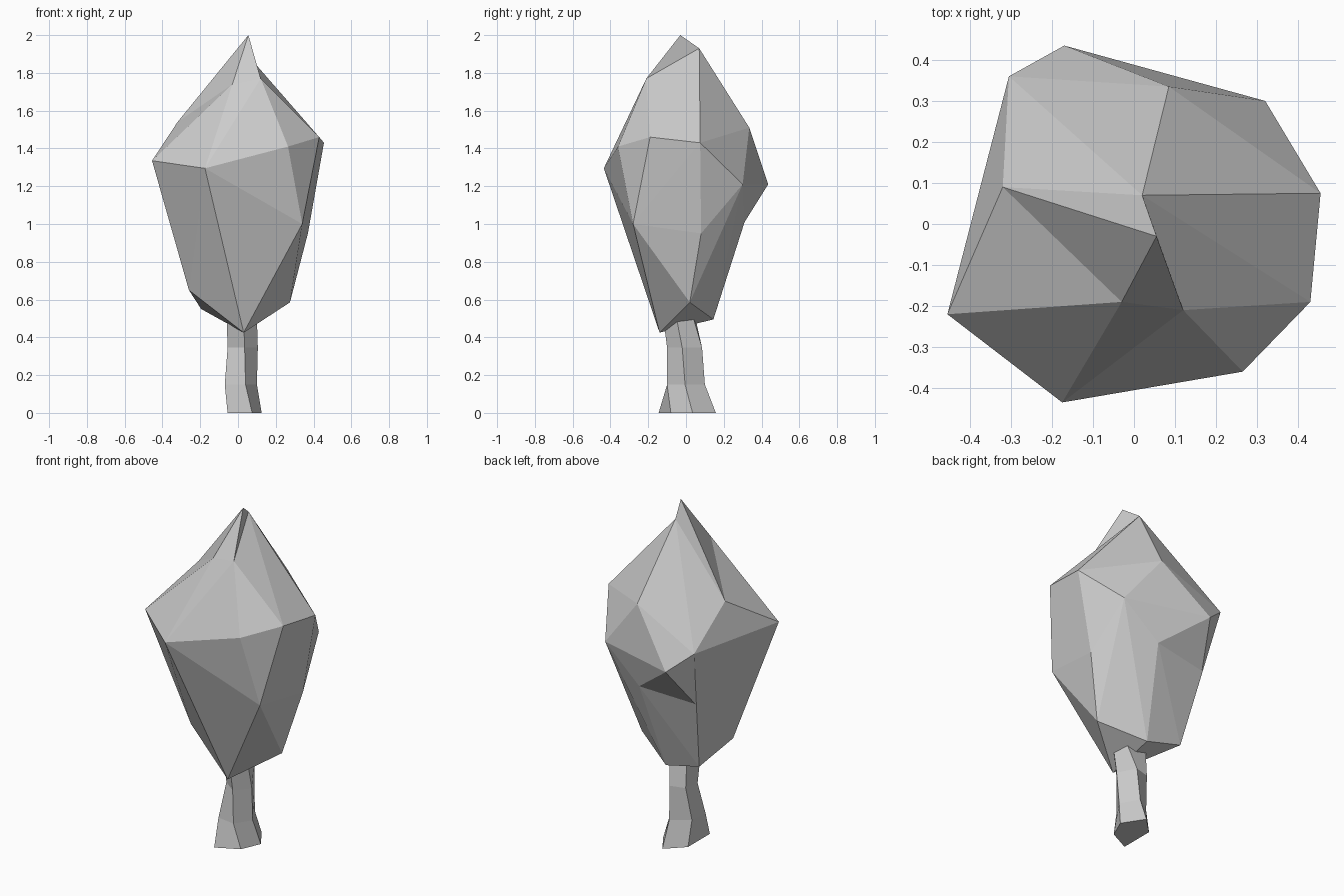
import bpy
import bmesh

cube = bpy.data.objects.get("Cube")
if cube:
    bpy.data.objects.remove(cube, do_unlink=True)

grey = bpy.data.materials.new("plain_grey")
grey.use_nodes = True
colour = (0.6, 0.6, 0.6, 1)
grey.diffuse_color = colour
grey.node_tree.nodes["Principled BSDF"].inputs["Base Color"].default_value = colour


def add_object(name, bm):
    """Turn a bmesh into a flat shaded object."""
    bmesh.ops.recalc_face_normals(bm, faces=bm.faces[:])
    mesh = bpy.data.meshes.new(name)
    bm.to_mesh(mesh)
    bm.free()
    mesh.materials.append(grey)
    obj = bpy.data.objects.new(name, mesh)
    bpy.context.collection.objects.link(obj)
    return obj


def add_hull(name, points):
    """Wrap a convex faceted lump around a set of corner points."""
    bm = bmesh.new()
    for point in points:
        bm.verts.new(point)
    result = bmesh.ops.convex_hull(bm, input=bm.verts[:])
    loose = set(result["geom_interior"]) | set(result["geom_unused"])
    loose = [v for v in loose if isinstance(v, bmesh.types.BMVert) and v.is_valid]
    bmesh.ops.delete(bm, geom=loose, context="VERTS")
    return add_object(name, bm)


def add_loft(name, rings):
    """Join rings of corners into a tube with closed ends."""
    bm = bmesh.new()
    loops = [[bm.verts.new(p) for p in ring] for ring in rings]
    for low, high in zip(loops, loops[1:]):
        for i in range(len(low)):
            j = (i + 1) % len(low)
            bm.faces.new((low[i], low[j], high[j], high[i]))
    bm.faces.new(loops[0])
    bm.faces.new(loops[-1])
    return add_object(name, bm)


# Corners of the crown, from the tip down to the narrow underside
tip = (0.055, -0.03, 2.0)
back_peak = (0.02, 0.07, 1.93)
front_peak = (-0.03, -0.19, 1.74)
side_peak = (0.12, -0.21, 1.77)
right_shoulder = (-0.32, 0.09, 1.54)
front_bulge = (-0.455, -0.22, 1.335)
back_bulge = (-0.17, 0.435, 1.21)

shoulders = [
    right_shoulder,
    (0.455, 0.075, 1.43), (0.43, -0.19, 1.46), (0.265, -0.36, 1.41),
    (-0.175, -0.435, 1.295), (-0.305, 0.36, 1.325),
    (0.085, 0.335, 1.51), (0.32, 0.3, 1.21),
]
waist = [
    (0.34, -0.28, 1.0), (0.37, 0.08, 0.95),
    (0.09, 0.31, 1.01), (-0.25, 0.27, 0.98),
]
underside = [
    (0.03, -0.14, 0.425), (0.275, 0.02, 0.585), (-0.26, -0.07, 0.65),
    (-0.195, 0.155, 0.55), (0.03, 0.145, 0.495),
]

# Overlapping convex lumps leave the creases between them
body = shoulders + waist + underside + [side_peak]
add_hull("crown_front", body + [front_peak, front_bulge])
add_hull("crown_back", body + [back_peak])
add_hull("crown_overhang", shoulders + waist + [back_bulge])
add_hull("crown_tip", [tip, back_peak, front_peak, side_peak, right_shoulder])

# Crooked five-sided trunk, flared at the foot
trunk_rings = {
    0.0: [(-0.055, -0.145), (0.075, -0.08), (0.125, 0.035), (0.045, 0.158), (-0.055, 0.06)],
    0.15: [(-0.07, -0.083), (0.04, -0.1), (0.1, -0.005), (0.04, 0.1), (-0.06, 0.03)],
    0.345: [(-0.055, -0.03), (0.035, -0.1), (0.105, -0.02), (0.05, 0.085), (-0.04, 0.06)],
    0.5: [(-0.06, -0.05), (0.03, -0.12), (0.1, -0.05), (0.08, 0.04), (-0.04, 0.05)],
}
add_loft("trunk", [[(x, y, z) for x, y in ring] for z, ring in trunk_rings.items()])
